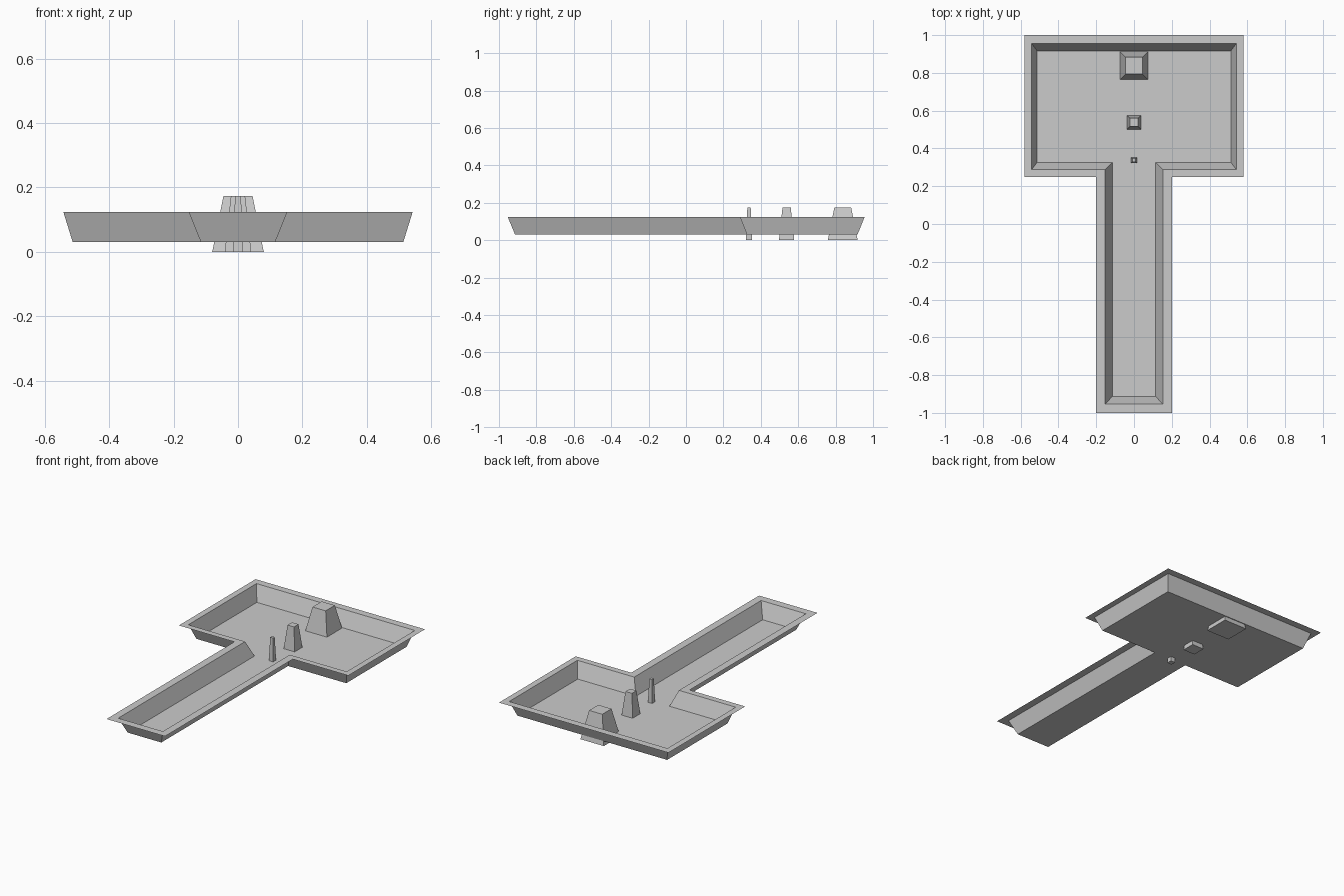
import bpy, bmesh

if "Cube" in bpy.data.objects:
    bpy.data.objects.remove(bpy.data.objects["Cube"])


def make_object(name, bm):
    mesh = bpy.data.meshes.new(name)
    bm.to_mesh(mesh)
    bm.free()
    obj = bpy.data.objects.new(name, mesh)
    bpy.context.collection.objects.link(obj)
    return obj


def t_loop(bm, head, stem, back, shoulder, front, z):
    """T-shaped ring of vertices, counter-clockwise from the stem end."""
    half = [(stem, front), (stem, shoulder), (head, shoulder), (head, back)]
    points = half + [(-x, y) for x, y in reversed(half)]
    return [bm.verts.new((x, y, z)) for x, y in points]


def bridge(bm, lower, upper):
    n = len(lower)
    for i in range(n):
        j = (i + 1) % n
        bm.faces.new((lower[i], lower[j], upper[j], upper[i]))


# Thin T-shaped tray: flat flange, sloped walls and floor
RIM_Z, FLOOR_Z = 0.124, 0.03
bm = bmesh.new()
flange = t_loop(bm, 0.58, 0.2, 1.0, 0.25, -1.0, RIM_Z)
rim = t_loop(bm, 0.542, 0.153, 0.955, 0.288, -0.953, RIM_Z)
floor = t_loop(bm, 0.513, 0.115, 0.917, 0.326, -0.914, FLOOR_Z)
bridge(bm, flange, rim)
bridge(bm, rim, floor)
# floor in two quads-like faces: stem plus head
bm.faces.new((floor[0], floor[1], floor[6], floor[7]))
bm.faces.new(floor[1:7])
make_object("tray", bm)


# Tapered square pegs passing through the floor
def peg(name, y, bottom, top, height=0.174):
    bm = bmesh.new()
    bmesh.ops.create_cube(bm, size=2)
    for v in bm.verts:
        r = top if v.co.z > 0 else bottom
        v.co = (v.co.x * r, y + v.co.y * r, height if v.co.z > 0 else 0)
    make_object(name, bm)


peg("large_peg", 0.838, 0.08, 0.045)
peg("medium_peg", 0.538, 0.041, 0.022)
peg("small_peg", 0.337, 0.016, 0.009)
